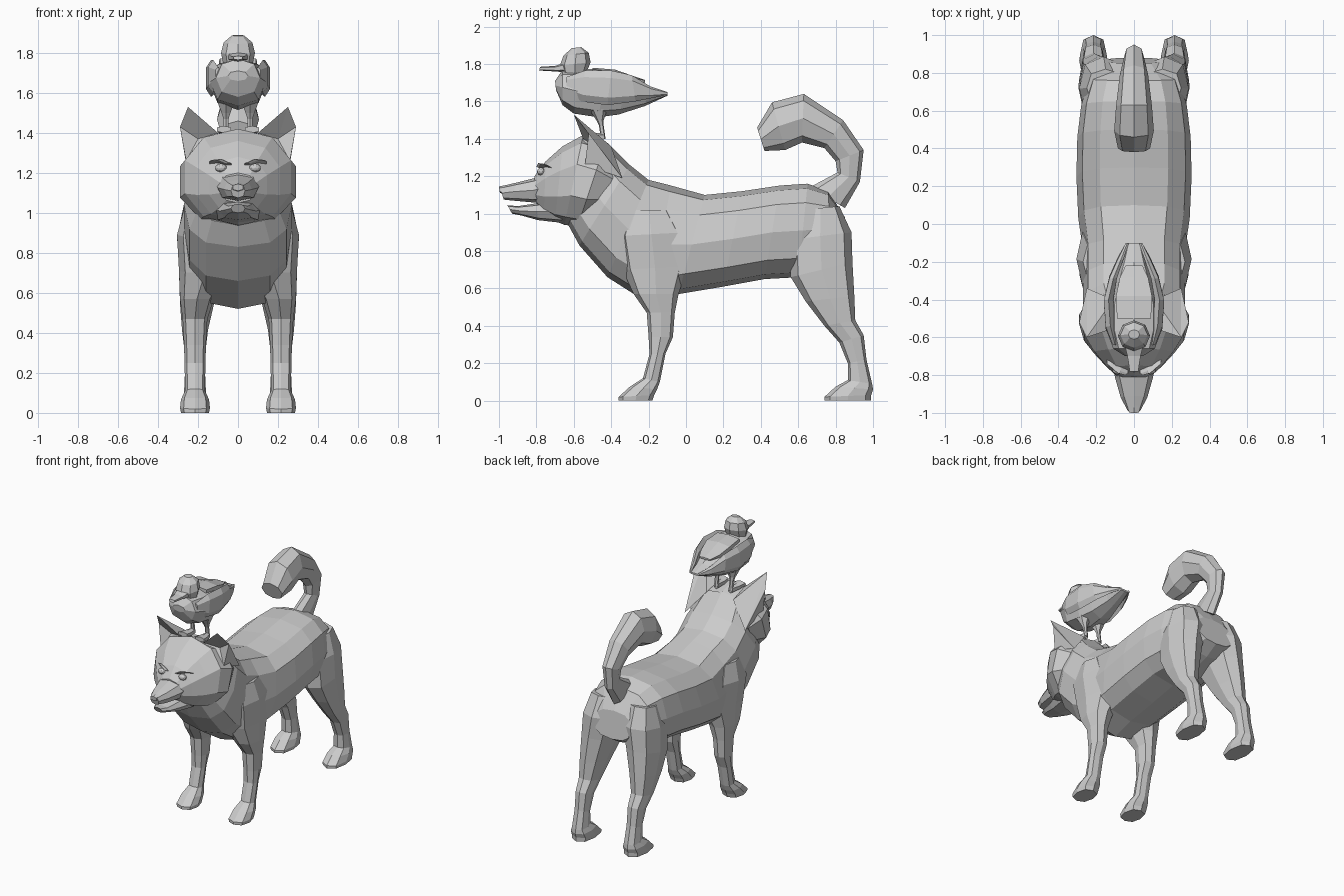
import bpy, bmesh
from math import sin, cos, pi
from mathutils import Vector


def finish(name, bm, mirror=False):
    bmesh.ops.recalc_face_normals(bm, faces=bm.faces)
    me = bpy.data.meshes.new(name)
    bm.to_mesh(me)
    bm.free()
    ob = bpy.data.objects.new(name, me)
    bpy.context.collection.objects.link(ob)
    if mirror:
        ob.modifiers.new("mirror", 'MIRROR')
    return ob


def loft(name, rings, n=10, power=0.8, mirror=False):
    """Skin rings (y1, z1, y2, z2, half_width[, x]) spanning two profile points."""
    bm = bmesh.new()
    wmax = max(sin(2 * pi * i / n) for i in range(n)) ** power
    loops = []
    for y1, z1, y2, z2, hw, *x in rings:
        xc = x[0] if x else 0
        loop = []
        for i in range(n):
            a = 2 * pi * i / n
            c, s = [(1 if v > 0 else -1) * abs(v) ** power if abs(v) > 1e-6 else 0
                    for v in (cos(a), sin(a))]
            loop.append(bm.verts.new((xc + hw * s / wmax,
                                      (y1 + y2) / 2 + c * (y1 - y2) / 2,
                                      (z1 + z2) / 2 + c * (z1 - z2) / 2)))
        loops.append(loop)
    for p, q in zip(loops, loops[1:]):
        for i in range(n):
            j = (i + 1) % n
            bm.faces.new((p[i], p[j], q[j], q[i]))
    bm.faces.new(loops[0])
    bm.faces.new(loops[-1])
    return finish(name, bm, mirror)


def ball(name, loc, scale, mirror=False):
    bm = bmesh.new()
    bmesh.ops.create_icosphere(bm, subdivisions=2, radius=1)
    for v in bm.verts:
        v.co = Vector(loc) + Vector(scale) * v.co
    return finish(name, bm, mirror)


# dog torso with neck
loft("body", [
    (-.42, 1.38, -.63, .94, .22), (-.30, 1.26, -.57, .83, .27),
    (-.20, 1.18, -.42, .66, .27), (-.08, 1.15, -.20, .52, .27),
    (.10, 1.10, -.04, .57, .295), (.30, 1.12, .20, .61, .305),
    (.50, 1.15, .42, .65, .30), (.65, 1.16, .60, .66, .28),
    (.76, 1.12, .78, .72, .24), (.85, .98, .88, .78, .15)], n=12, power=.75)

# head: cheek ruff, skull and brow
loft("head", [
    (-.34, 1.29, -.50, .97, .24), (-.43, 1.38, -.58, .93, .29),
    (-.55, 1.42, -.65, .94, .265), (-.66, 1.36, -.70, .96, .21),
    (-.75, 1.28, -.76, 1.00, .145), (-.81, 1.20, -.80, 1.05, .09)], power=.9)
loft("upper_muzzle", [
    (-.72, 1.24, -.72, 1.06, .12), (-.81, 1.19, -.82, 1.06, .10),
    (-.91, 1.165, -.93, 1.07, .07), (-.995, 1.145, -.975, 1.075, .035)], n=8)
loft("lower_jaw", [
    (-.68, 1.08, -.66, .95, .13), (-.80, 1.055, -.79, .965, .09),
    (-.90, 1.04, -.88, .99, .065), (-.955, 1.045, -.93, 1.0, .035)], n=8)
loft("nose", [
    (-.95, 1.155, -.95, 1.10, .035), (-1.0, 1.145, -.995, 1.11, .025)], n=6)
ball("eye", (.085, -.775, 1.225), (.03, .022, .022), True)
loft("brow", [
    (-.80, 1.25, -.76, 1.235, .012, .045), (-.79, 1.27, -.74, 1.245, .015, .085),
    (-.75, 1.265, -.71, 1.24, .012, .13)], n=6, mirror=True)

# hollow-fronted pointed ear
bm = bmesh.new()
tip, inner, outer, low, back, side, hollow = [bm.verts.new(p) for p in (
    (.25, -.60, 1.53), (.10, -.55, 1.40), (.29, -.52, 1.43), (.26, -.54, 1.26),
    (.11, -.40, 1.36), (.25, -.34, 1.19), (.20, -.50, 1.37))]
for f in ((tip, inner, hollow), (tip, hollow, outer), (hollow, low, outer),
          (hollow, inner, low), (tip, back, inner), (tip, outer, side),
          (tip, side, back), (outer, low, side), (inner, back, side, low)):
    bm.faces.new(f)
finish("ear", bm, True)

# legs, mirrored left and right
loft("front_leg", [
    (-.32, 1.02, -.08, 1.02, .10, .17), (-.37, .88, 0, .90, .13, .175),
    (-.34, .70, .01, .72, .13, .165), (-.28, .57, -.04, .57, .085, .205),
    (-.21, .47, -.06, .47, .062, .215), (-.20, .34, -.07, .34, .055, .215),
    (-.195, .25, -.11, .25, .052, .215), (-.23, .12, -.14, .10, .05, .215),
    (-.30, .075, -.155, .06, .07, .215), (-.36, .02, -.17, .03, .075, .215),
    (-.36, 0, -.18, 0, .07, .215)], n=8, mirror=True)
loft("hind_leg", [
    (.62, 1.02, .82, 1.04, .10, .15), (.55, .86, .885, .90, .13, .16),
    (.56, .66, .89, .74, .11, .185), (.64, .53, .90, .56, .085, .205),
    (.74, .40, .905, .43, .065, .215), (.82, .31, .95, .35, .055, .215),
    (.865, .20, .965, .22, .05, .215), (.865, .11, .995, .09, .055, .215),
    (.80, .075, 1.0, .06, .07, .215), (.74, .02, .99, .03, .075, .215),
    (.74, 0, .99, 0, .07, .215)], n=8, mirror=True)

# curled tail
loft("tail", [
    (.85, 1.03, .66, 1.14, .05), (.93, 1.17, .81, 1.22, .045),
    (.95, 1.34, .80, 1.28, .055), (.84, 1.50, .74, 1.35, .075),
    (.63, 1.64, .62, 1.38, .095), (.46, 1.595, .53, 1.34, .105),
    (.38, 1.46, .42, 1.335, .085)], n=8, power=.95)

# bird body and head
loft("bird_body", [
    (-.70, 1.71, -.695, 1.66, .05), (-.66, 1.77, -.66, 1.58, .11),
    (-.56, 1.775, -.60, 1.535, .14), (-.42, 1.77, -.47, 1.515, .14),
    (-.30, 1.73, -.36, 1.53, .11), (-.20, 1.68, -.22, 1.575, .07),
    (-.10, 1.645, -.10, 1.63, .04)], n=8, power=.9)
loft("bird_head", [
    (-.53, 1.76, -.66, 1.74, .075), (-.51, 1.81, -.675, 1.79, .085),
    (-.52, 1.86, -.655, 1.845, .072), (-.56, 1.89, -.61, 1.885, .03)], n=8, power=1)
loft("beak", [
    (-.64, 1.81, -.64, 1.755, .05), (-.70, 1.79, -.70, 1.76, .035),
    (-.78, 1.785, -.785, 1.765, .022)], n=6)
loft("wing", [
    (-.64, 1.73, -.64, 1.66, .012, .10), (-.54, 1.765, -.56, 1.60, .025, .125),
    (-.40, 1.765, -.42, 1.58, .025, .135), (-.29, 1.74, -.27, 1.60, .02, .11),
    (-.19, 1.68, -.17, 1.62, .015, .07), (-.10, 1.65, -.10, 1.635, .008, .035)],
    n=6, mirror=True)
loft("back_feathers", [
    (-.50, 1.78, -.50, 1.74, .09), (-.38, 1.77, -.38, 1.72, .095),
    (-.28, 1.735, -.30, 1.70, .075), (-.22, 1.715, -.22, 1.70, .045)], n=6)

# bird legs and feet
loft("bird_leg", [
    (-.52, 1.56, -.42, 1.56, .045, .06), (-.48, 1.50, -.44, 1.50, .022, .06),
    (-.465, 1.47, -.44, 1.47, .013, .06), (-.455, 1.40, -.43, 1.40, .013, .06)],
    n=6, mirror=True)
loft("bird_foot", [
    (-.44, 1.43, -.44, 1.38, .015, .06), (-.50, 1.43, -.50, 1.39, .03, .065),
    (-.55, 1.435, -.55, 1.40, .035, .07)], n=6, mirror=True)
